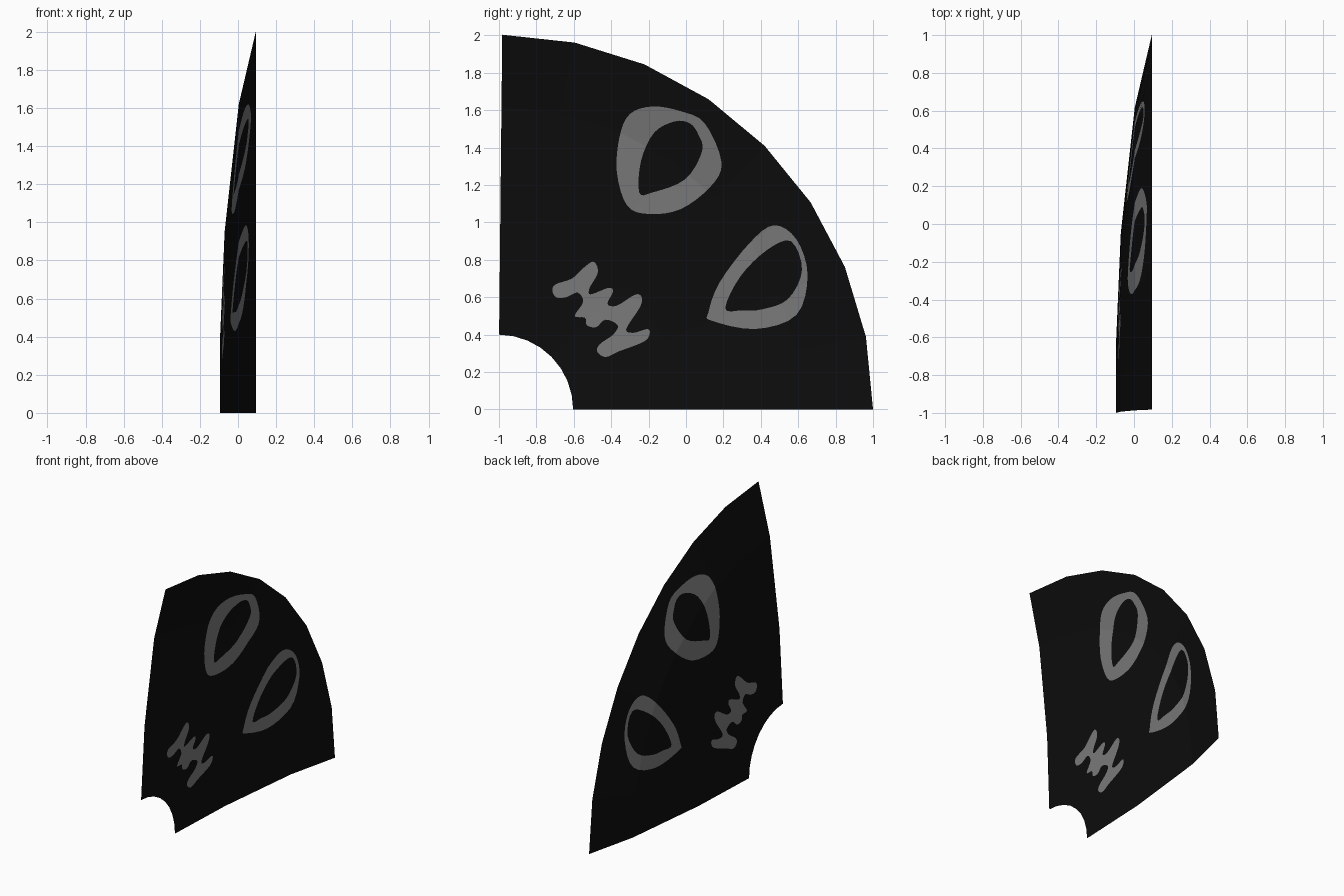
import bpy, math
from mathutils import Vector
from mathutils.geometry import delaunay_2d_cdt

if "Cube" in bpy.data.objects:
    bpy.data.objects.remove(bpy.data.objects["Cube"])

CY = -1.0035                      # dish axis (y), z = 0
SEG, STEP = 8, math.radians(89.4) / 8
PROFILE = [(0.40, -0.094), (0.954, -0.07), (1.62, 0.004), (2.0035, 0.094)]  # radius, x


def material(name, v):
    m = bpy.data.materials.new(name)
    m.diffuse_color = (v, v, v, 1)
    m.use_nodes = True
    m.node_tree.nodes["Principled BSDF"].inputs["Base Color"].default_value = m.diffuse_color
    return m


def depth(y, z):
    """x of the faceted dish at (y, z)."""
    a = math.atan2(z, y - CY)
    i = min(SEG - 1, max(0, int(a / STEP)))
    mid = (i + 0.5) * STEP
    r = math.hypot(y - CY, z) * math.cos(a - mid) / math.cos(STEP / 2)
    for (r0, x0), (r1, x1) in zip(PROFILE, PROFILE[1:]):
        if r <= r1:
            break
    return x0 + (x1 - x0) * (r - r0) / (r1 - r0)


def smooth_loop(pts, n=4):
    """Closed Catmull-Rom loop, counter-clockwise."""
    p = [Vector(q) for q in pts]
    out = []
    for i in range(len(p)):
        a, b, c, d = (p[(i + k) % len(p)] for k in (-1, 0, 1, 2))
        for k in range(n):
            t = k / n
            out.append(0.5 * (2 * b + (c - a) * t + (2 * a - 5 * b + 4 * c - d) * t * t
                              + (3 * b - a - 3 * c + d) * t ** 3))
    area = sum(u.x * v.y - v.x * u.y for u, v in zip(out, out[1:] + out[:1]))
    return out if area > 0 else out[::-1]


# painted outlines in (y, z)
upper_outer = [(-.37, 1.27), (-.355, 1.46), (-.30, 1.58), (-.18, 1.62), (-.03, 1.595), (.10, 1.53),
               (.19, 1.32), (.13, 1.19), (-.03, 1.07), (-.20, 1.045), (-.315, 1.09)]
upper_inner = [(-.25, 1.16), (-.24, 1.33), (-.17, 1.48), (-.06, 1.54), (.02, 1.53),
               (.066, 1.47), (.086, 1.38), (-.005, 1.23), (-.18, 1.16)]
lower_outer = [(.12, .52), (.18, .68), (.34, .89), (.47, .985), (.59, .91), (.65, .72),
               (.59, .505), (.37, .43), (.135, .475)]
lower_inner = [(.21, .54), (.29, .71), (.43, .85), (.56, .90), (.62, .745), (.545, .59),
               (.405, .535), (.30, .53)]
zigzag = [(-.715, .64), (-.695, .67), (-.61, .70), (-.55, .755), (-.50, .79), (-.475, .765),
          (-.475, .72), (-.515, .65), (-.51, .615), (-.415, .65), (-.39, .63), (-.42, .565),
          (-.37, .555), (-.27, .615), (-.235, .595), (-.25, .54), (-.32, .43), (-.28, .41),
          (-.205, .43), (-.195, .40), (-.23, .36), (-.36, .31), (-.43, .28), (-.475, .31),
          (-.46, .35), (-.39, .40), (-.365, .45), (-.43, .48), (-.48, .44), (-.53, .45),
          (-.54, .49), (-.595, .50), (-.55, .575), (-.58, .625), (-.64, .60), (-.695, .60)]

# facets of the quarter dish, flattened to (y, z)
verts, faces = [], []
for i in range(SEG + 1):
    for r, _ in PROFILE:
        verts.append(Vector((CY + r * math.cos(i * STEP), r * math.sin(i * STEP))))
n = len(PROFILE)
for i in range(SEG):
    for j in range(n - 1):
        k = i * n + j
        faces.append([k, k + 1, k + n + 1, k + n])
quads = len(faces)

# painted outlines cut into the facets
for loop in (upper_outer, lower_outer, zigzag, upper_inner, lower_inner):
    pts = smooth_loop(loop)
    faces.append(list(range(len(verts), len(verts) + len(pts))))
    verts += pts
v2, _, f2, _, _, origin = delaunay_2d_cdt(verts, [], faces, 1, 1e-6)

# lift the cut sheet to the dish and colour by outline
tris, colours = [], []
for f, src in zip(f2, origin):
    if any(s < quads for s in src):
        painted = any(quads <= s < quads + 3 for s in src)
        hole = any(s >= quads + 3 for s in src)
        tris.append(list(f))
        colours.append(int(painted and not hole))
mesh = bpy.data.meshes.new("curved_panel")
mesh.from_pydata([(depth(v.x, v.y), v.x, v.y) for v in v2], [], tris)
mesh.materials.append(material("black", 0.004))
mesh.materials.append(material("grey", 0.2))
mesh.polygons.foreach_set("material_index", colours)
mesh.update()
panel = bpy.data.objects.new("curved_panel", mesh)
bpy.context.collection.objects.link(panel)
